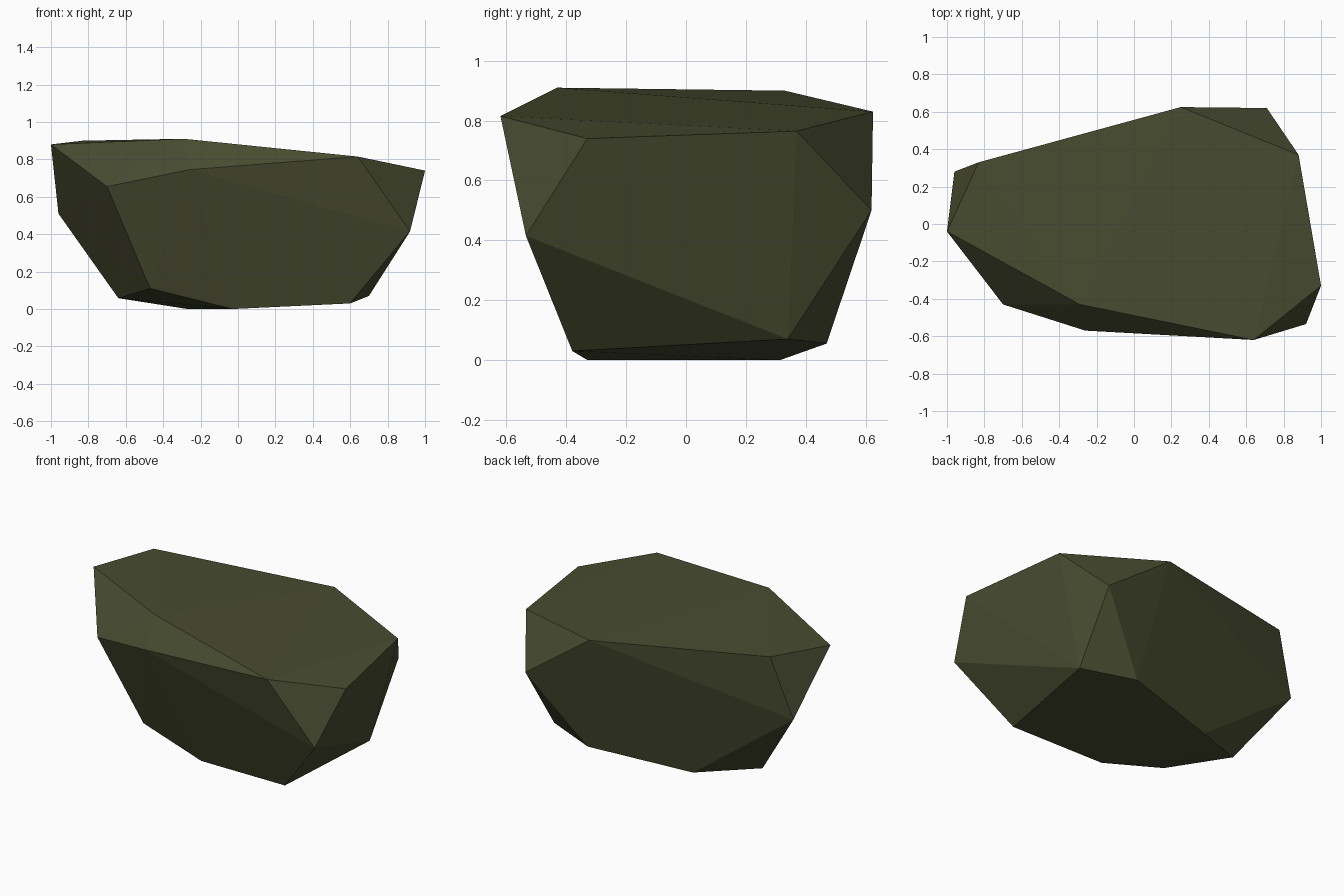
import bpy
import bmesh

cube = bpy.data.objects.get("Cube")
if cube:
    bpy.data.objects.remove(cube, do_unlink=True)

# Mossy stone colour
colour = (0.065, 0.072, 0.030, 1.0)
stone = bpy.data.materials.new("dark olive stone")
stone.use_nodes = True
stone.diffuse_color = colour
bsdf = next(n for n in stone.node_tree.nodes if n.type == 'BSDF_PRINCIPLED')
bsdf.inputs["Base Color"].default_value = colour
bsdf.inputs["Roughness"].default_value = 0.9

# Corners of the boulder, grouped by level
crown = [(-1, -.04, .88), (-.83, .33, .90), (-.29, -.43, .91), (.64, -.62, .815),
         (1, -.33, .74), (.88, .37, .765), (.25, .625, .83)]
flanks = [(.92, -.535, .415), (.71, .62, .50), (-.96, .28, .51),
          (-.70, -.43, .655), (-.26, -.57, .745)]
foot = [(.70, .34, .07), (.60, -.38, .03), (.37, .47, .055), (-.64, .135, .058),
        (-.47, -.29, .11), (-.03, -.33, 0), (-.27, .315, 0)]

# Wrap the corners in a faceted convex shell
bm = bmesh.new()
for corner in crown + flanks + foot:
    bm.verts.new(corner)
bmesh.ops.convex_hull(bm, input=bm.verts)
bmesh.ops.recalc_face_normals(bm, faces=bm.faces)
for face in bm.faces:
    face.smooth = False

mesh = bpy.data.meshes.new("boulder")
bm.to_mesh(mesh)
bm.free()
mesh.materials.append(stone)
boulder = bpy.data.objects.new("boulder", mesh)
bpy.context.scene.collection.objects.link(boulder)
